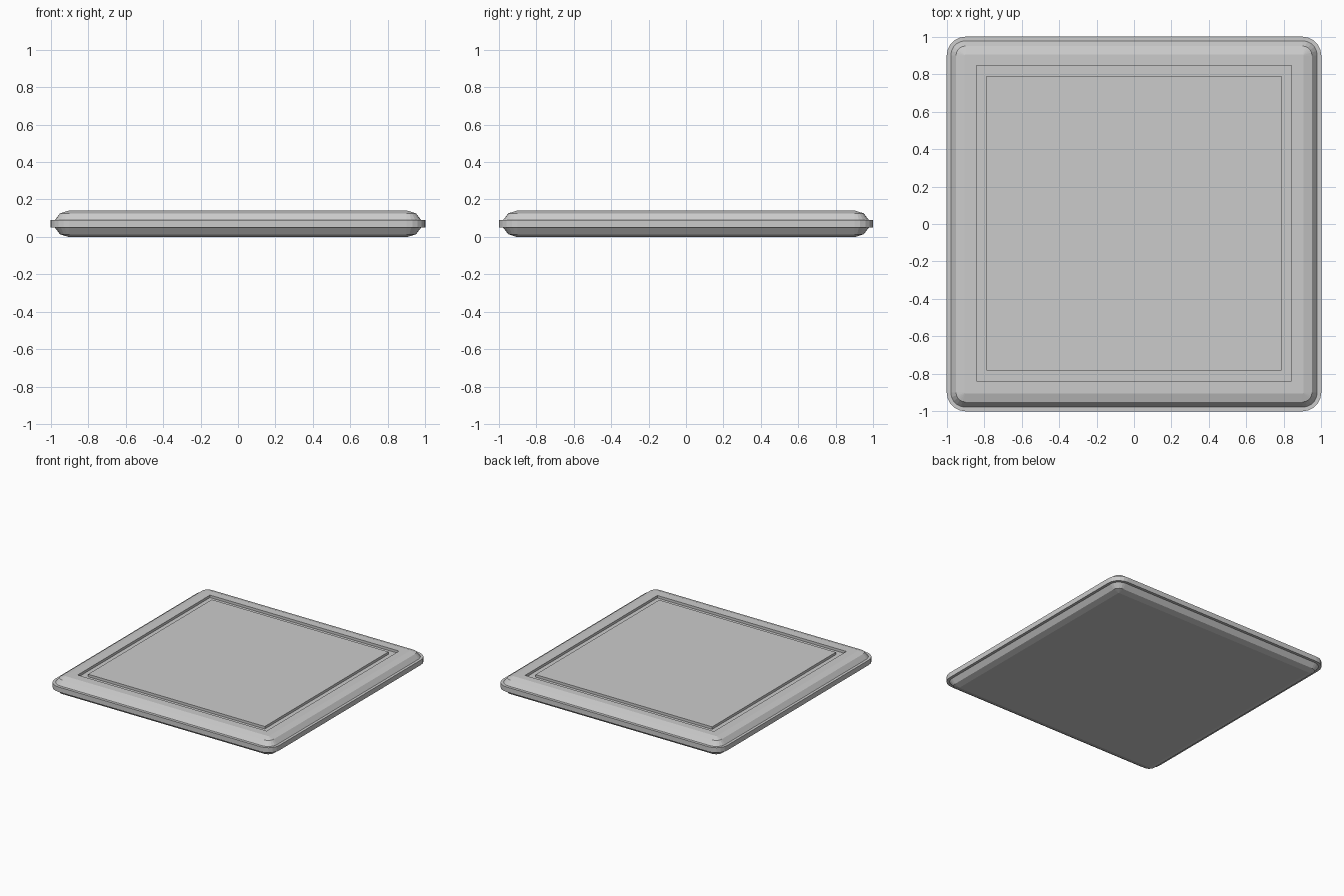
import bpy, bmesh, math

if "Cube" in bpy.data.objects:
    bpy.data.objects.remove(bpy.data.objects["Cube"])

SEG = 5  # segments per rounded corner


def ring(bm, half, z, core, dy=0.0):
    """Rounded square ring: corner arcs centred at +-core, radius half - core."""
    r = half - core
    pts = []
    for q, (sx, sy) in enumerate([(1, 1), (-1, 1), (-1, -1), (1, -1)]):
        for i in range(SEG + 1):
            a = math.pi / 2 * (q + i / SEG)
            pts.append(bm.verts.new((sx * core + r * math.cos(a),
                                     sy * core + r * math.sin(a) + dy, z)))
    return pts


def loft(name, rows, closed=False):
    """Skin a stack of rings, capping the ends or closing into a frame."""
    bm = bmesh.new()
    rings = [ring(bm, *row) for row in rows]
    pairs = list(zip(rings, rings[1:]))
    if closed:
        pairs.append((rings[-1], rings[0]))
    else:
        bm.faces.new(rings[0][::-1])
        bm.faces.new(rings[-1])
    n = len(rings[0])
    for a, b in pairs:
        for i in range(n):
            j = (i + 1) % n
            bm.faces.new((a[i], a[j], b[j], b[i]))
    bmesh.ops.remove_doubles(bm, verts=bm.verts, dist=0.0001)
    bmesh.ops.recalc_face_normals(bm, faces=bm.faces)
    me = bpy.data.meshes.new(name)
    bm.to_mesh(me)
    bm.free()
    ob = bpy.data.objects.new(name, me)
    bpy.context.collection.objects.link(ob)
    return ob


# Pillow-edged slab with a square groove cut into the top
C = 0.9
DY = 0.004
loft("slab", [
    (0.905, 0.0, C), (0.95, 0.014, C), (0.978, 0.05, C),
    (0.978, 0.09, C), (0.95, 0.126, C), (0.905, 0.14, C),
    (0.842, 0.14, 0.842, DY), (0.842, 0.12, 0.842, DY),
    (0.787, 0.12, 0.787, DY), (0.787, 0.14, 0.787, DY),
])

# Band around the edge
loft("edge_band", [
    (0.97, 0.05, C), (1.0, 0.05, C), (1.0, 0.09, C), (0.97, 0.09, C),
], closed=True)
